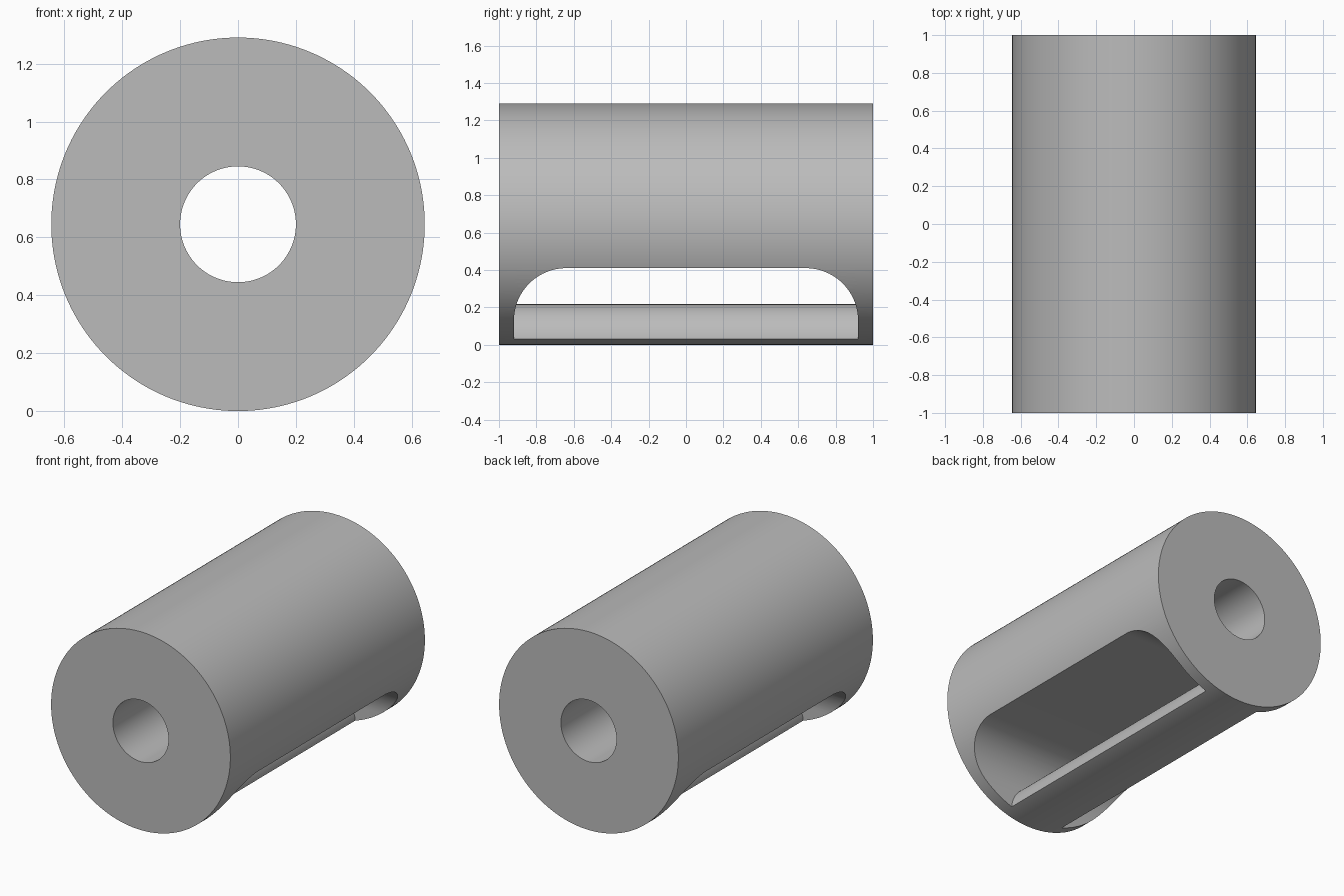
import bpy
import bmesh
from math import cos, sin, pi, radians
from mathutils import Matrix, Vector

R = 0.645          # outer radius and axis height
LENGTH = 2.0
BORE = 0.2

if "Cube" in bpy.data.objects:
    bpy.data.objects.remove(bpy.data.objects["Cube"])

grey = bpy.data.materials.new("plain_grey")
grey.use_nodes = True
colour = (0.5, 0.5, 0.5, 1)
grey.diffuse_color = colour
grey.node_tree.nodes["Principled BSDF"].inputs["Base Color"].default_value = colour


def add_object(name, bm):
    mesh = bpy.data.meshes.new(name)
    bmesh.ops.recalc_face_normals(bm, faces=bm.faces)
    bm.to_mesh(mesh)
    bm.free()
    obj = bpy.data.objects.new(name, mesh)
    bpy.context.collection.objects.link(obj)
    mesh.materials.append(grey)
    return obj


def rod(name, radius, length, z, sides=160):
    """Cylinder lying along y."""
    bm = bmesh.new()
    place = Matrix.Translation((0, 0, z)) @ Matrix.Rotation(radians(90), 4, "X")
    bmesh.ops.create_cone(bm, cap_ends=True, segments=sides, radius1=radius,
                          radius2=radius, depth=length, matrix=place)
    return add_object(name, bm)


def arch_block(name, half_y, top, corner, bottom, half_x, steps=24):
    """Block with two rounded upper corners, extruded along x."""
    arc = [(half_y - corner + corner * cos(a), top - corner + corner * sin(a))
           for a in (i * pi / 2 / steps for i in range(steps + 1))]
    outline = [(half_y, bottom)] + arc
    outline += [(-y, z) for y, z in reversed(outline)]
    bm = bmesh.new()
    face = bm.faces.new([bm.verts.new((-half_x, y, z)) for y, z in outline])
    sweep = bmesh.ops.extrude_face_region(bm, geom=[face])
    moved = [g for g in sweep["geom"] if isinstance(g, bmesh.types.BMVert)]
    bmesh.ops.translate(bm, verts=moved, vec=Vector((2 * half_x, 0, 0)))
    return add_object(name, bm)


def cut(target, cutter):
    """Subtract the cutter, apply the result and drop the cutter."""
    cutter.hide_render = True
    mod = target.modifiers.new("cut", "BOOLEAN")
    mod.operation = "DIFFERENCE"
    mod.solver = "EXACT"
    mod.object = cutter
    bpy.ops.object.select_all(action="DESELECT")
    bpy.context.view_layer.objects.active = target
    target.select_set(True)
    bpy.ops.object.modifier_apply(modifier=mod.name)
    bpy.data.objects.remove(cutter)


# Cross slot, leaving a round-topped rail along the bottom
slot = arch_block("slot_cutter", 0.92, 0.41, 0.28, -0.4, 1)
cut(slot, rod("rail_cutter", BORE, 3, 0.017))

# Barrel with a bore through its length
barrel = rod("slotted_barrel", R, LENGTH, R)
cut(barrel, rod("bore_cutter", BORE, 3, R))
cut(barrel, slot)

bpy.ops.object.select_all(action="DESELECT")
barrel.select_set(True)
bpy.context.view_layer.objects.active = barrel
bpy.ops.object.shade_smooth_by_angle(angle=radians(30))
